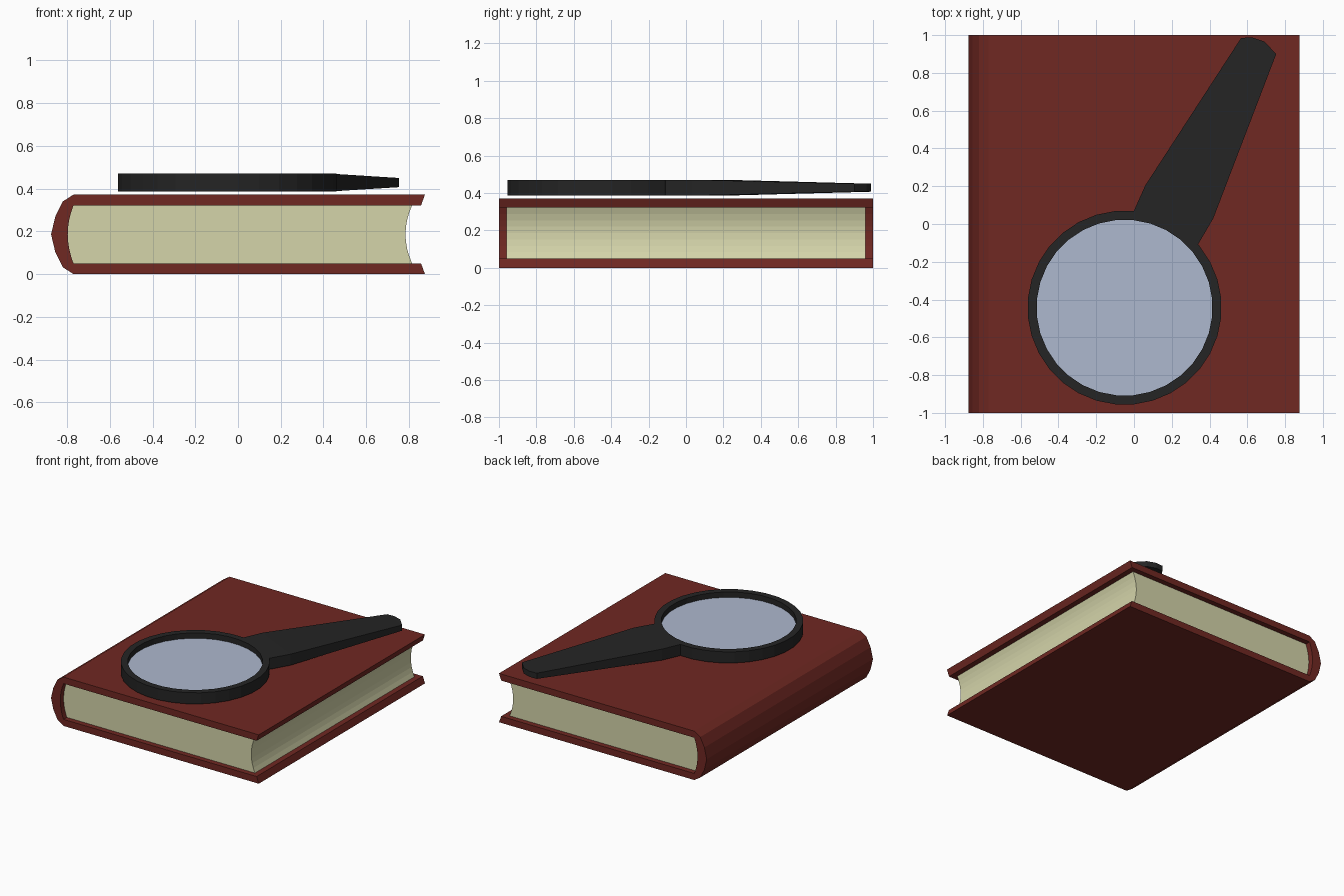
import bpy, bmesh, math

if "Cube" in bpy.data.objects:
    bpy.data.objects.remove(bpy.data.objects["Cube"])


def material(name, rgb):
    m = bpy.data.materials.new(name)
    m.diffuse_color = (*rgb, 1)
    m.use_nodes = True
    m.node_tree.nodes["Principled BSDF"].inputs["Base Color"].default_value = m.diffuse_color
    return m


def make_object(name, bm, mat):
    bmesh.ops.recalc_face_normals(bm, faces=bm.faces)
    me = bpy.data.meshes.new(name)
    bm.to_mesh(me)
    bm.free()
    me.materials.append(mat)
    ob = bpy.data.objects.new(name, me)
    bpy.context.collection.objects.link(ob)
    return ob


def loft(name, rings, mat, closed=False):
    """Join matching loops of points; cap the ends unless the loft is closed."""
    bm = bmesh.new()
    loops = [[bm.verts.new(p) for p in ring] for ring in rings]
    pairs = list(zip(loops, loops[1:] + (loops[:1] if closed else [])))
    for a, b in pairs:
        for i in range(len(a)):
            j = (i + 1) % len(a)
            bm.faces.new((a[i], a[j], b[j], b[i]))
    if not closed:
        bm.faces.new(loops[0])
        bm.faces.new(loops[-1])
    return make_object(name, bm, mat)


def extrude_y(name, profile, half, mat):
    return loft(name, [[(x, y, z) for x, z in profile] for y in (-half, half)], mat)


def bow(x_edge, x_mid, z0, z1, n=8):
    """Shallow curve from z0 to z1 that reaches x_mid half way."""
    return [(x_edge + (x_mid - x_edge) * (1 - (2 * i / n - 1) ** 2),
             z0 + (z1 - z0) * i / n) for i in range(n + 1)]


red = material("cover_red", (0.16, 0.021, 0.016))
cream = material("page_cream", (0.66, 0.66, 0.40))
black = material("frame_black", (0.018, 0.018, 0.018))
blue = material("glass_blue", (0.42, 0.48, 0.62))

# Book cover: C-shaped section with a rounded spine
H, T = 0.372, 0.05
half_spine = [(-0.77, 0), (-0.82, 0.032), (-0.855, 0.102)]
spine = half_spine + [(-0.875, H / 2)] + [(x, H - z) for x, z in reversed(half_spine)]
inner = bow(-0.77, -0.797, T, H - T)
extrude_y("book_cover",
          spine + [(0.875, H), (0.857, H - T)] + inner[::-1] + [(0.857, T), (0.875, 0)],
          1.0, red)

# Page block: follows the spine, hollow fore edge
extrude_y("pages", inner + bow(0.815, 0.784, T, H - T)[::-1], 0.96, cream)

# Magnifier rim and glass
CX, CY, SIDES = -0.05, -0.443, 32
Z0, Z1 = 0.386, 0.471


def circle(r, z):
    return [(CX + r * math.cos(2 * math.pi * (i + 0.5) / SIDES),
             CY + r * math.sin(2 * math.pi * (i + 0.5) / SIDES), z) for i in range(SIDES)]


RO, RI = 0.514, 0.466
loft("magnifier_rim", [circle(RO, Z0), circle(RO, Z1), circle(RI, Z1), circle(RI, Z0)],
     black, closed=True)
loft("magnifier_glass", [circle(RI, 0.420), circle(RI, 0.430)], blue)

# Handle: cross-sections from the rim out to the rounded, thinner tip
stations = [((-0.005, 0.06), (0.335, -0.115), Z0, Z1),
            ((0.06, 0.205), (0.42, 0.03), Z0, Z1),
            ((0.567, 0.985), (0.753, 0.90), 0.407, 0.450),
            ((0.625, 0.988), (0.69, 0.966), 0.407, 0.450)]
loft("magnifier_handle",
     [[(*a, lo), (*b, lo), (*b, hi), (*a, hi)] for a, b, lo, hi in stations], black)
